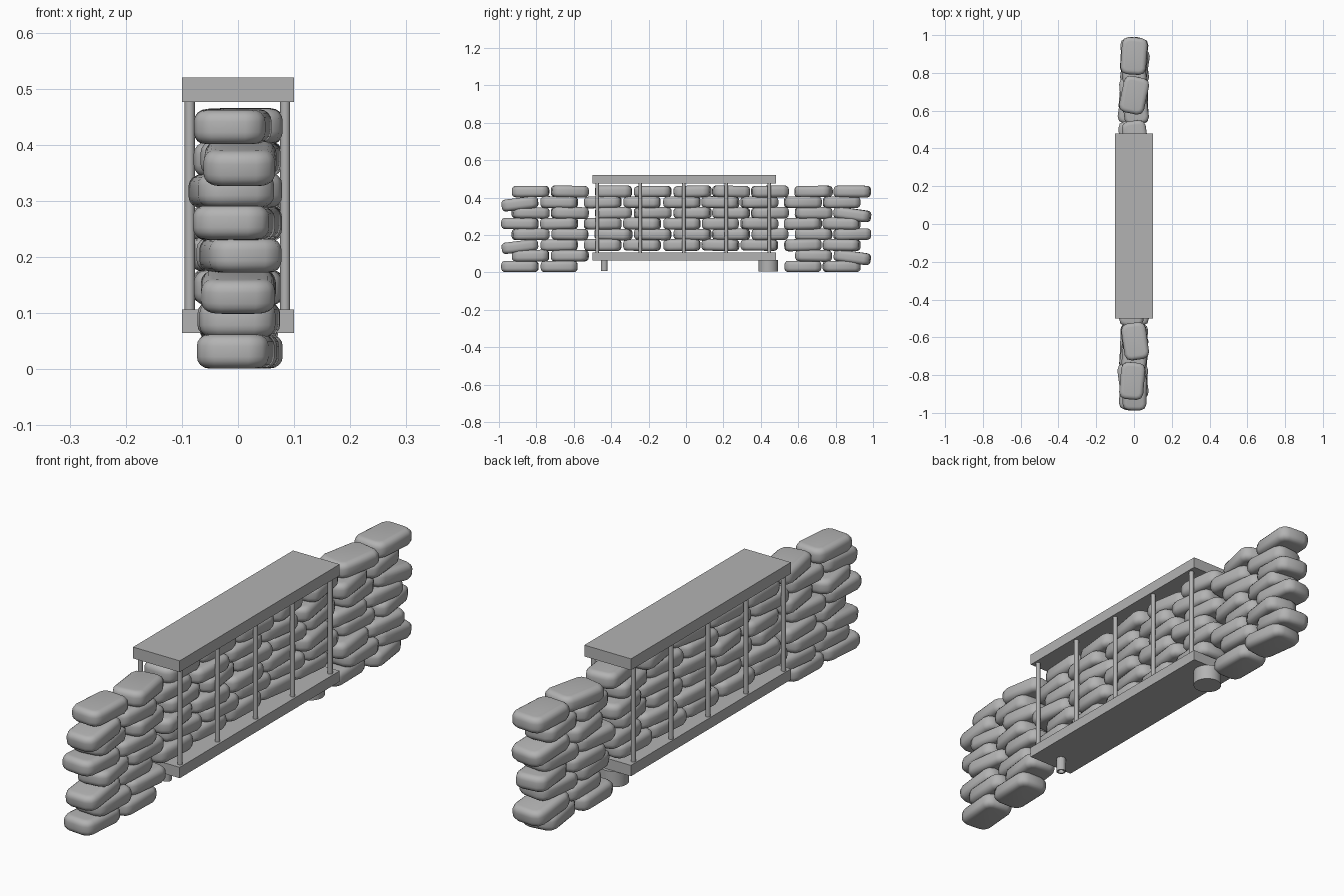
import bpy, bmesh, math, random
from mathutils import Matrix

if "Cube" in bpy.data.objects:
    bpy.data.objects.remove(bpy.data.objects["Cube"], do_unlink=True)
random.seed(4)

grey = bpy.data.materials.new("plain grey")
grey.use_nodes = True
COLOR = (0.45, 0.45, 0.45, 1)
grey.diffuse_color = COLOR
grey.node_tree.nodes["Principled BSDF"].inputs["Base Color"].default_value = COLOR


def make_mesh(name, bm, smooth=False):
    mesh = bpy.data.meshes.new(name)
    bm.to_mesh(mesh)
    bm.free()
    mesh.materials.append(grey)
    if smooth:
        mesh.shade_smooth()
    return mesh


def place(name, mesh, loc=(0, 0, 0), rot=(0, 0, 0), scale=(1, 1, 1)):
    obj = bpy.data.objects.new(name, mesh)
    bpy.context.collection.objects.link(obj)
    obj.location, obj.rotation_euler, obj.scale = loc, rot, scale
    return obj


def box(name, size, loc):
    bm = bmesh.new()
    bmesh.ops.create_cube(bm, size=1, matrix=Matrix.Diagonal((*size, 1)))
    return place(name, make_mesh(name, bm), loc)


def cylinder(name, radius, z0, z1, x, y, sides=24):
    bm = bmesh.new()
    bmesh.ops.create_cone(bm, cap_ends=True, segments=sides, radius1=radius,
                          radius2=radius, depth=z1 - z0)
    for f in bm.faces:
        f.smooth = len(f.verts) == 4
    for e in bm.edges:
        e.smooth = all(len(f.verts) == 4 for f in e.link_faces)
    return place(name, make_mesh(name, bm), (x, y, (z0 + z1) / 2))


# Rounded stone: corners cut in plan, then top and bottom rims softened
def stone_mesh():
    bm = bmesh.new()
    bmesh.ops.create_cube(bm, size=1, matrix=Matrix.Diagonal((0.132, 0.198, 0.064, 1)))
    upright = [e for e in bm.edges if abs(e.verts[0].co.z - e.verts[1].co.z) > 0.01]
    bmesh.ops.bevel(bm, geom=upright, offset=0.034, segments=2, profile=0.5,
                    affect='EDGES')
    rims = [e for e in bm.edges if abs(e.verts[0].co.z - e.verts[1].co.z) < 0.001]
    bmesh.ops.bevel(bm, geom=rims, offset=0.022, segments=4, profile=0.5,
                    affect='EDGES')
    return make_mesh("stone", bm, smooth=True)


# Frame: two slabs joined by two rows of thin posts
box("bottom_slab", (0.2, 0.98, 0.042), (0, -0.01, 0.086))
box("top_slab", (0.2, 0.98, 0.044), (0, -0.01, 0.498))
for y in (-0.475, -0.245, -0.012, 0.215, 0.445):
    for side, x in (("left", 0.084), ("right", -0.086)):
        cylinder(f"{side}_post", 0.009, 0.105, 0.478, x, y, 16)

# Feet: a wide drum and a narrow open pipe
cylinder("drum_foot", 0.053, 0.005, 0.066, 0, 0.44, 32)
bm = bmesh.new()
rings = []
for r, z in ((0.018, 0.066), (0.018, 0.009), (0.012, 0.009), (0.012, 0.066)):
    rings.append([bm.verts.new((r * math.cos(a * math.tau / 20),
                                r * math.sin(a * math.tau / 20), z)) for a in range(20)])
for k in range(4):
    a, b = rings[k], rings[(k + 1) % 4]
    for i in range(20):
        j = (i + 1) % 20
        bm.faces.new((a[i], b[i], b[j], a[j]))
bmesh.ops.recalc_face_normals(bm, faces=bm.faces)
place("pipe_foot", make_mesh("pipe_foot", bm), (0, -0.437, 0))

# Stones: eight staggered courses; the bottom two leave a gap under the frame
stone = stone_mesh()
COLUMNS = (-0.888, -0.678, -0.445, -0.235, -0.022, 0.184, 0.392, 0.625, 0.832)
TOP_YAW = {0: -5, 1: 8, 7: -12, 8: -4}
for course in range(8):
    z = 0.032 + course * 0.0572
    for col, y in enumerate(COLUMNS):
        inner = 2 <= col <= 6
        if course < 2 and inner:
            continue
        yaw = random.uniform(-9, 9)
        if course == 7:
            yaw = TOP_YAW.get(col, yaw)
        tilt, drop, x = random.uniform(-1.5, 1.5), 0, random.uniform(-0.012, 0.008)
        # A few end stones sag outward
        if col == 0 and course in (2, 6):
            tilt, drop = 7, 0.008
        if col == 8 and course in (1, 5):
            tilt, drop = -8, 0.008
        if course == 0:
            tilt = 0
        shift = 0.057 if course % 2 else 0
        place("stone", stone, (x, y + shift, z - drop),
              (math.radians(tilt), 0, math.radians(yaw)),
              (random.uniform(0.96, 1.04), 0.99, random.uniform(0.94, 1)))
